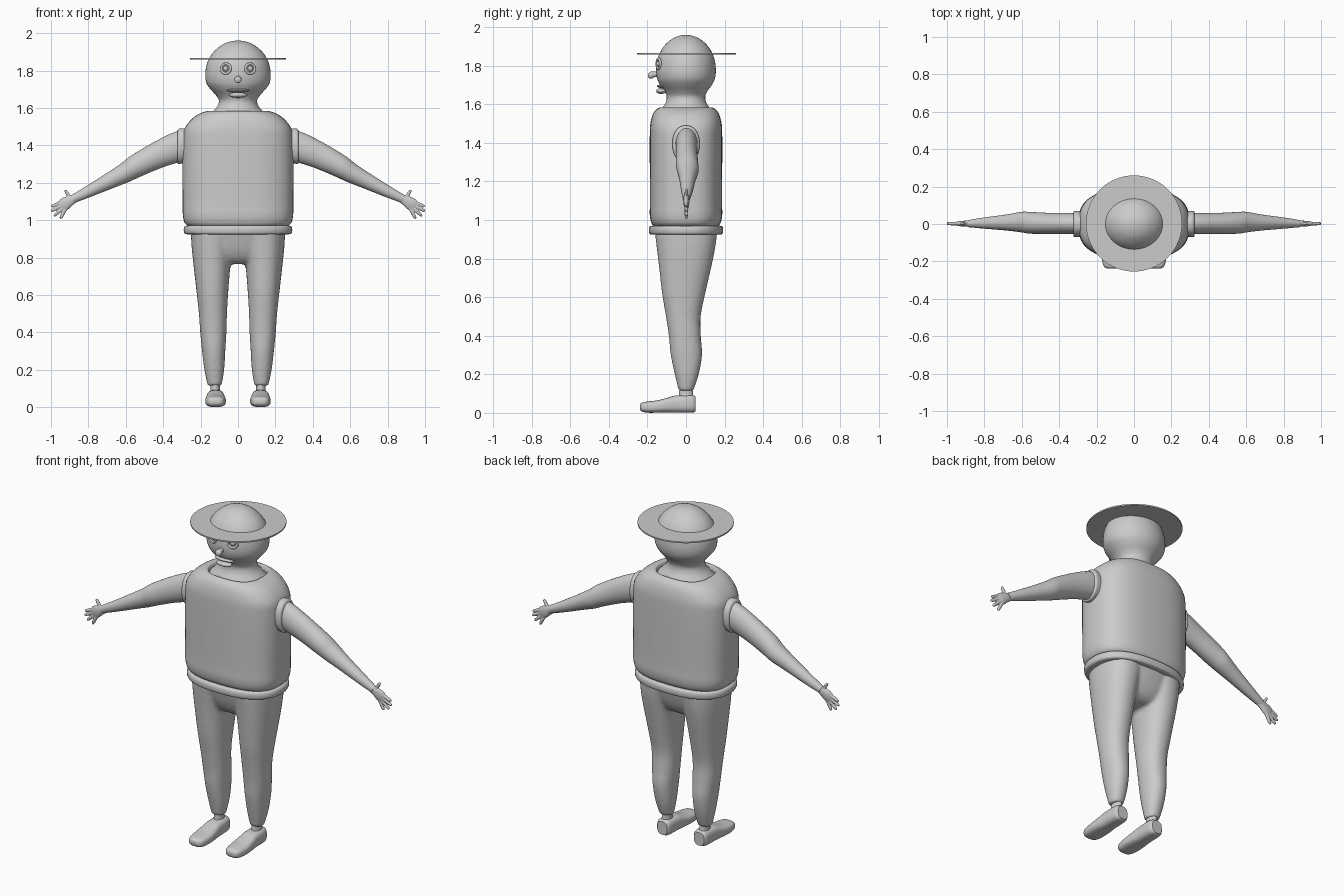
import bpy, bmesh, math
from mathutils import Vector

X, Y, Z = Vector((1, 0, 0)), Vector((0, 1, 0)), Vector((0, 0, 1))


def spline(rows, steps):
    """Catmull-Rom interpolation between the rows of a section table."""
    out = []
    for i in range(len(rows) - 1):
        p0, p1, p2 = rows[max(i - 1, 0)], rows[i], rows[i + 1]
        p3 = rows[min(i + 2, len(rows) - 1)]
        for s in range(steps):
            t = s / steps
            out.append([b + 0.5 * t * (c - a + t * (2*a - 5*b + 4*c - d + t * (3*(b - c) + d - a)))
                        for a, b, c, d in zip(p0, p1, p2, p3)])
    return out + [list(rows[-1])]


def loft(bm, rows, u, v, n=2.0, segs=48, steps=4):
    """Capped tube through superellipse sections (cx, cy, cz, half_u, half_v)."""
    rings = []
    for cx, cy, cz, a, b in spline(rows, steps):
        ring = []
        for k in range(segs):
            t = 2 * math.pi * k / segs
            c, s = math.cos(t), math.sin(t)
            pu = a * math.copysign(abs(c) ** (2 / n), c)
            pv = b * math.copysign(abs(s) ** (2 / n), s)
            ring.append(bm.verts.new(Vector((cx, cy, cz)) + u * pu + v * pv))
        rings.append(ring)
    for r0, r1 in zip(rings, rings[1:]):
        for k in range(segs):
            j = (k + 1) % segs
            bm.faces.new((r0[k], r0[j], r1[j], r1[k]))
    bm.faces.new(rings[0])
    bm.faces.new(rings[-1])


def finish(ob, mirror=False, voxel=0, smooth=0):
    if voxel:
        m = ob.modifiers.new("blend", 'REMESH')
        m.mode, m.voxel_size, m.use_smooth_shade = 'VOXEL', voxel, True
    if smooth:
        m = ob.modifiers.new("relax", 'SMOOTH')
        m.iterations, m.factor = smooth, 0.5
    if mirror:
        m = ob.modifiers.new("mirror", 'MIRROR')
        m.use_mirror_merge = False
        m.mirror_object = centre
    bpy.ops.object.select_all(action='DESELECT')
    ob.select_set(True)
    bpy.context.view_layer.objects.active = ob
    bpy.ops.object.shade_smooth_by_angle(angle=math.radians(40))
    return ob


def part(name, lofts, **kw):
    bm = bmesh.new()
    for args, opts in lofts:
        loft(bm, *args, **opts)
    bmesh.ops.recalc_face_normals(bm, faces=bm.faces)
    me = bpy.data.meshes.new(name)
    bm.to_mesh(me)
    bm.free()
    ob = bpy.data.objects.new(name, me)
    bpy.context.collection.objects.link(ob)
    return finish(ob, **kw)


def upright(rows, n=2.0, steps=4, x=0):
    """Vertical loft from rows (z, half_x, half_y)."""
    return (([(x, 0, z, a, b) for z, a, b in rows], X, Y), dict(n=n, steps=steps))


def ball(name, loc, scale, **kw):
    bpy.ops.mesh.primitive_uv_sphere_add(segments=24, ring_count=16, location=loc)
    ob = bpy.context.object
    ob.name, ob.scale = name, scale
    return finish(ob, **kw)


centre = bpy.data.objects.new("mirror_centre", None)
bpy.context.collection.objects.link(centre)
centre.hide_render = True

# head and flared neck
dome = [(1.78 + 0.18 * math.sin(math.radians(a)), 0.175 * math.cos(math.radians(a)),
         0.155 * math.cos(math.radians(a))) for a in (-15, 0, 20, 40, 60, 75, 84, 89.5)]
part("head", [upright([(1.55, 0.17, 0.14), (1.585, 0.13, 0.12), (1.61, 0.11, 0.105),
                       (1.64, 0.102, 0.1), (1.67, 0.12, 0.112), (1.70, 0.147, 0.134)] + dome)])

# hat brim
bpy.ops.mesh.primitive_cylinder_add(vertices=64, radius=0.257, depth=0.008, location=(0, 0.003, 1.863))
bpy.context.object.name = "hat_brim"
finish(bpy.context.object)

# eyes, nose and mouth
bpy.ops.mesh.primitive_torus_add(major_segments=32, minor_segments=10, major_radius=0.026,
                                 minor_radius=0.007, location=(0.065, -0.142, 1.81),
                                 rotation=(math.radians(90), 0, math.radians(20)))
bpy.context.object.name = "eye_rims"
finish(bpy.context.object, mirror=True)
ball("pupils", (0.066, -0.143, 1.81), (0.014, 0.011, 0.014), mirror=True)
part("nose", [(([(0, -0.14, 1.758, 0.012, 0.012), (0, -0.165, 1.755, 0.015, 0.015),
                 (0, -0.18, 1.752, 0.019, 0.019), (0, -0.192, 1.75, 0.014, 0.014),
                 (0, -0.196, 1.75, 0.004, 0.004)], X, Z), dict(segs=20))])
ball("upper_lip", (0, -0.125, 1.694), (0.062, 0.026, 0.009))
ball("lower_lip", (0, -0.128, 1.669), (0.048, 0.027, 0.015))

# torso with round neckline
part("shirt", [upright([(0.965, 0.26, 0.16), (0.972, 0.272, 0.17), (0.99, 0.287, 0.181),
                        (1.03, 0.295, 0.188), (1.1, 0.296, 0.187), (1.3, 0.298, 0.188),
                        (1.43, 0.295, 0.188), (1.49, 0.285, 0.186), (1.54, 0.248, 0.175),
                        (1.57, 0.205, 0.158), (1.583, 0.165, 0.138), (1.578, 0.155, 0.13),
                        (1.56, 0.15, 0.125)], n=2.7)])

# waistband
part("belt", [upright([(0.925, 0.25, 0.165), (0.925, 0.279, 0.184), (0.935, 0.289, 0.192),
                       (0.96, 0.289, 0.192), (0.97, 0.279, 0.184), (0.97, 0.25, 0.165)], n=2.4, steps=2)])

# trousers: hips and two tapering legs blended together
leg = [(0.115, 0.125, 0.0, 0.037, 0.038), (0.2, 0.127, 0.004, 0.053, 0.062),
       (0.3, 0.13, 0.002, 0.062, 0.081), (0.4, 0.132, -0.006, 0.07, 0.083),
       (0.5, 0.134, -0.014, 0.075, 0.09), (0.62, 0.137, -0.012, 0.085, 0.112),
       (0.76, 0.139, -0.004, 0.099, 0.136), (0.86, 0.136, 0.0, 0.112, 0.152),
       (0.94, 0.13, 0.0, 0.122, 0.162)]
legs = [(([(s * x, y, z, a, b) for z, x, y, a, b in leg], X, Y), dict(n=2.2)) for s in (1, -1)]
hips = upright([(0.765, 0.11, 0.07), (0.79, 0.17, 0.105), (0.85, 0.22, 0.137),
                (0.95, 0.253, 0.165)], n=2.3)
part("trousers", legs + [hips], voxel=0.01, smooth=4)

# ankles and shoes
part("ankles", [upright([(0.07, 0.03, 0.04), (0.1, 0.025, 0.036), (0.14, 0.025, 0.034)], x=0.122)], mirror=True)
shoe = [(-0.239, 0.03, 0.022, 0.012), (-0.228, 0.03, 0.04, 0.023), (-0.2, 0.03, 0.05, 0.029),
        (-0.15, 0.033, 0.055, 0.032), (-0.1, 0.039, 0.052, 0.038), (-0.06, 0.045, 0.048, 0.044),
        (0.0, 0.047, 0.046, 0.046), (0.035, 0.047, 0.042, 0.045), (0.05, 0.046, 0.032, 0.038)]
part("shoes", [(([(0.12, y, z, a, b) for y, z, a, b in shoe], X, Z), dict(n=2.8))], mirror=True)

# armholes
part("armholes", [(([(0.24, 0, 1.4, 0.085, 0.066), (0.3, 0, 1.397, 0.094, 0.07),
                     (0.317, 0, 1.394, 0.094, 0.07), (0.324, 0, 1.392, 0.086, 0.063)],
                    Z, Y), dict(n=2.2))], mirror=True)

# arms
slope = Vector((0.40, 0, 0.92)).normalized()
arm = [(0.27, 0.003, 1.41, 0.08, 0.057), (0.34, 0.003, 1.385, 0.079, 0.057),
       (0.44, 0.003, 1.343, 0.07, 0.056), (0.55, 0.006, 1.287, 0.061, 0.058),
       (0.60, 0.01, 1.256, 0.054, 0.055), (0.68, 0.008, 1.214, 0.044, 0.043),
       (0.80, 0.005, 1.153, 0.031, 0.03), (0.885, 0.002, 1.112, 0.022, 0.019)]
part("arms", [((arm, slope, Y), {})], mirror=True)

# hands: palm, four fingers and a thumb blended together
palm = [(0.86, 0.002, 1.122, 0.021, 0.018), (0.89, 0.002, 1.107, 0.026, 0.016),
        (0.92, 0.002, 1.09, 0.034, 0.015), (0.94, 0.002, 1.08, 0.032, 0.012),
        (0.95, 0.002, 1.075, 0.022, 0.008)]
digits = [((palm, slope, Y), dict(segs=24))]
for bx, bz, tx, tz in ((0.935, 1.10, 0.998, 1.073), (0.94, 1.08, 1.0, 1.048),
                       (0.935, 1.066, 0.984, 1.022), (0.92, 1.065, 0.95, 1.008),
                       (0.89, 1.105, 0.925, 1.162)):
    base, tip = Vector((bx, 0.002, bz)), Vector((tx, 0.002, tz))
    side = (tip - base).cross(Y).normalized()
    rows = [(*base.lerp(tip, t), r, r) for t, r in ((0, 0.010), (0.5, 0.0095), (0.88, 0.008), (1, 0.004))]
    digits.append(((rows, side, Y), dict(segs=16)))
part("hands", digits, voxel=0.003, smooth=3, mirror=True)
